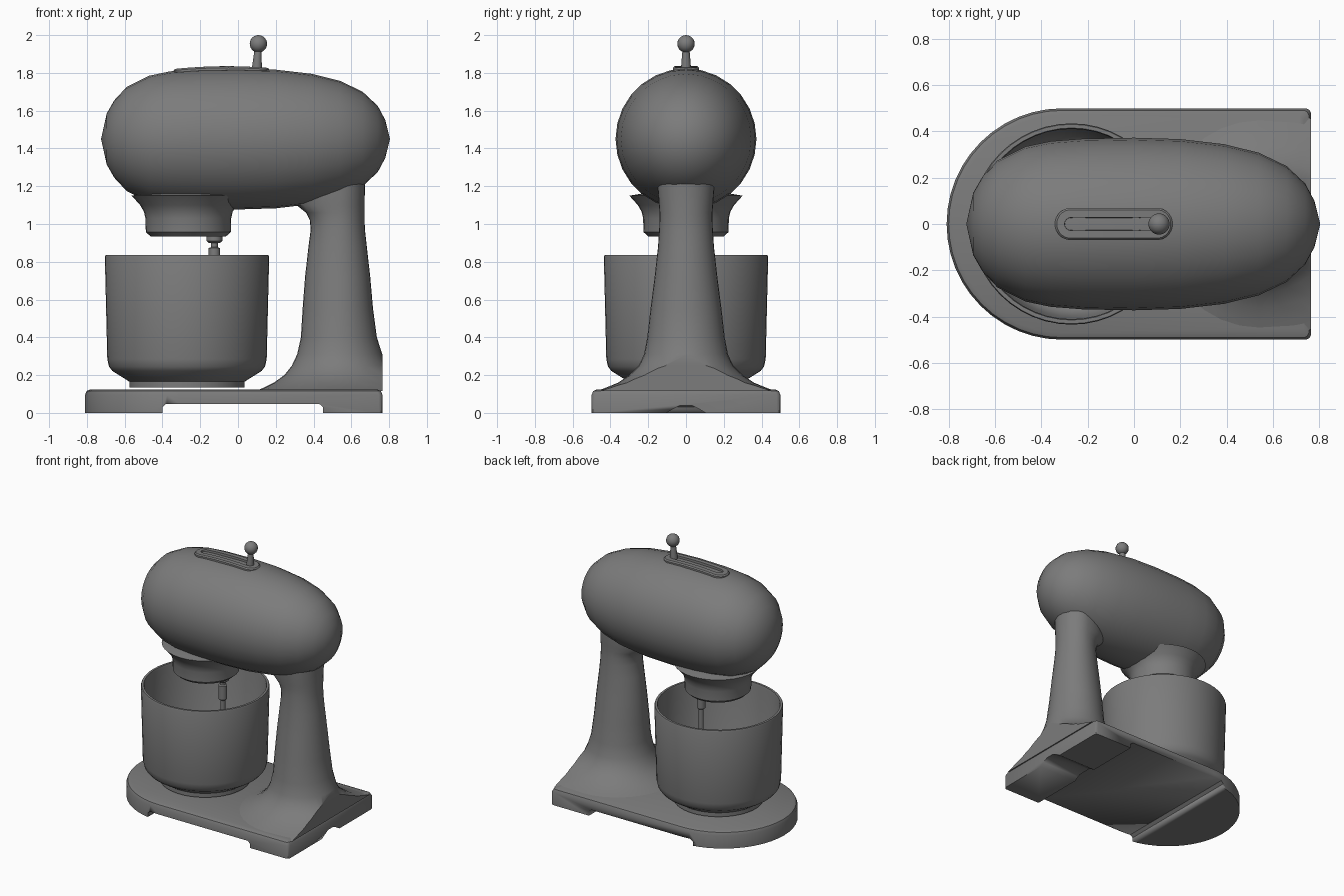
import bpy
import bmesh
from math import pi, sin, cos, radians
from mathutils import Vector

cube = bpy.data.objects.get("Cube")
if cube:
    bpy.data.objects.remove(cube, do_unlink=True)

GREY = (0.2, 0.2, 0.2, 1)
enamel = bpy.data.materials.new("grey enamel")
enamel.use_nodes = True
enamel.diffuse_color = GREY
enamel.node_tree.nodes["Principled BSDF"].inputs["Base Color"].default_value = GREY


def finish(name, bm, angle=35):
    """Turn a bmesh into a named, shaded object."""
    bmesh.ops.remove_doubles(bm, verts=bm.verts, dist=1e-5)
    bmesh.ops.recalc_face_normals(bm, faces=bm.faces)
    mesh = bpy.data.meshes.new(name)
    bm.to_mesh(mesh)
    bm.free()
    mesh.materials.append(enamel)
    obj = bpy.data.objects.new(name, mesh)
    bpy.context.collection.objects.link(obj)
    bpy.ops.object.select_all(action='DESELECT')
    obj.select_set(True)
    bpy.context.view_layer.objects.active = obj
    bpy.ops.object.shade_smooth_by_angle(angle=radians(angle))
    return obj


def loft(rings, caps=True, closed=False):
    """Skin a list of equal-length point rings."""
    bm = bmesh.new()
    loops = [[bm.verts.new(p) for p in ring] for ring in rings]
    pairs = list(zip(loops, loops[1:]))
    if closed:
        pairs.append((loops[-1], loops[0]))
    n = len(loops[0])
    for a, b in pairs:
        for i in range(n):
            j = (i + 1) % n
            bm.faces.new((a[i], a[j], b[j], b[i]))
    if caps and not closed:
        bm.faces.new(loops[0])
        bm.faces.new(loops[-1])
    return bm


def lathe(name, x, profile, sides=32, angle=35):
    """Revolve (radius, z) pairs about a vertical axis at x."""
    turn = [2 * pi * i / sides for i in range(sides)]
    rings = [[(x + r * cos(t), r * sin(t), z) for t in turn] for r, z in profile]
    return finish(name, loft(rings, caps=False), angle)


def cut(obj, points):
    """Subtract a prism whose two end polygons are given."""
    cutter = finish("cutter", loft(points))
    cutter.hide_render = True
    mod = obj.modifiers.new("cut", 'BOOLEAN')
    mod.operation = 'DIFFERENCE'
    mod.solver = 'EXACT'
    mod.object = cutter
    bpy.context.view_layer.objects.active = obj
    bpy.ops.object.modifier_apply(modifier=mod.name)
    bpy.data.objects.remove(cutter, do_unlink=True)


# Base: rounded front end, square back end, softened top edge
BACK = 0.765


def base_outline(inset, z):
    r, end, c = 0.5 - inset, BACK - inset, 0.02
    pts = [(-0.31 - r * sin(t), r * cos(t), z)
           for t in (pi * i / 24 for i in range(25))]
    return pts + [(end - c, -r, z), (end - c / 3, -r + c / 3, z), (end, -r + c, z),
                  (end, r - c, z), (end - c / 3, r - c / 3, z), (end - c, r, z)]


base = finish("base", loft([base_outline(i, z) for i, z in
                            ((0, 0), (0, 0.095), (0.009, 0.116), (0.03, 0.125))]))

# Underside recess between the feet, and the channel through the back foot
recess = [(-0.4, -0.05), (-0.4, 0.03), (-0.38, 0.048),
          (0.43, 0.048), (0.45, 0.03), (0.45, -0.05)]
cut(base, [[(x, y, z) for x, z in recess] for y in (-0.7, 0.7)])
channel = [(-0.12, -0.01), (-0.07, 0.02), (-0.03, 0.04),
           (0.03, 0.04), (0.07, 0.02), (0.12, -0.01)]
cut(base, [[(x, y, z) for y, z in channel] for x in (0.4, 0.9)])

# Column: flared foot trimmed flush with the back of the base
MID = 0.54
sections = [  # height, left edge, right edge, half width
    (0.115, 0.09, 1.4, 0.475), (0.135, 0.14, 1.2, 0.42), (0.16, 0.19, 1.0, 0.36),
    (0.2, 0.245, 0.87, 0.3), (0.25, 0.285, 0.79, 0.25), (0.31, 0.313, 0.764, 0.222),
    (0.4, 0.333, 0.735, 0.205), (0.55, 0.342, 0.715, 0.188), (0.72, 0.355, 0.7, 0.166),
    (0.88, 0.373, 0.682, 0.148), (0.97, 0.385, 0.672, 0.142), (1.02, 0.38, 0.67, 0.14),
    (1.06, 0.36, 0.67, 0.14), (1.1, 0.31, 0.67, 0.143), (1.2, 0.31, 0.672, 0.15),
    (1.3, 0.34, 0.68, 0.15)]
rings = []
for z, left, right, w in sections:
    ring = []
    for i in range(32):
        t = 2 * pi * i / 32
        reach = right - MID if cos(t) > 0 else MID - left
        ring.append((MID + reach * cos(t), w * sin(t), z))
    rings.append(ring)
bm = loft(rings)
bmesh.ops.bisect_plane(bm, geom=bm.verts[:] + bm.edges[:] + bm.faces[:],
                       plane_co=(BACK, 0, 0), plane_no=(1, 0, 0), clear_outer=True)
bmesh.ops.holes_fill(bm, edges=[e for e in bm.edges if e.is_boundary], sides=0)
finish("column", bm)

# Motor head: round sections along x
head_profile = [(-0.725, 0.0), (-0.695, 0.135), (-0.655, 0.205), (-0.59, 0.275),
                (-0.47, 0.335), (-0.36, 0.358), (-0.22, 0.369), (0, 0.373), (0.2, 0.367),
                (0.39, 0.345), (0.54, 0.308), (0.66, 0.25), (0.74, 0.175),
                (0.78, 0.1), (0.805, 0.0)]
rings = [[(x, r * cos(2 * pi * i / 28), 1.45 + r * sin(2 * pi * i / 28))
          for i in range(28)] for x, r in head_profile]
finish("motor_head", loft(rings, caps=False), 60)

# Drive neck under the head
lathe("drive_neck", -0.263, [(0, 0.935), (0.2, 0.935), (0.225, 0.957), (0.227, 1.03),
                             (0.235, 1.065), (0.255, 1.1), (0.3, 1.15), (0, 1.2)])

# Tool shaft with coupling collars
lathe("tool_shaft", -0.125, [(0, 0.95), (0.042, 0.94), (0.042, 0.91), (0.03, 0.9),
                             (0.018, 0.9), (0.018, 0.877), (0.03, 0.872), (0.03, 0.77),
                             (0.017, 0.76), (0.017, 0.35), (0, 0.345)], 16)

# Mixing bowl: hollow, with a foot ring
lathe("mixing_bowl", -0.27, [(0, 0.135), (0.305, 0.135), (0.305, 0.165), (0.325, 0.178),
                             (0.395, 0.222), (0.413, 0.245), (0.422, 0.285), (0.435, 0.825),
                             (0.431, 0.835), (0.415, 0.835), (0.411, 0.82), (0.4, 0.29),
                             (0.375, 0.24), (0.3, 0.185), (0, 0.175)], 48)


# Speed slot frame, following the curve of the head
def slot_ring(r, drop):
    pts = []
    for i in range(24):
        t = 2 * pi * (i + 0.5) / 24 - pi / 2
        x = (0.097 if cos(t) > 0 else -0.272) + r * cos(t)
        pts.append((x, r * sin(t), 1.836 - 0.2 * (x + 0.06) ** 2 - drop))
    return pts


bm = loft([slot_ring(0.07, 0.04), slot_ring(0.07, 0.008), slot_ring(0.062, 0),
           slot_ring(0.028, 0), slot_ring(0.026, 0.04)], closed=True)
long_edges = [e for e in bm.edges if abs(e.verts[0].co.x - e.verts[1].co.x) > 0.2]
bmesh.ops.subdivide_edges(bm, edges=long_edges, cuts=4, use_grid_fill=True)
for v in bm.verts:
    if abs(v.co.x + 0.0875) < 0.16:  # lift the straight sides onto the curve
        v.co.z += 0.2 * (0.184 ** 2 - (v.co.x + 0.0875) ** 2)
finish("speed_slot", bm)

# Speed lever: slightly leaning tapered stem and ball knob
stem = [[(x + r * cos(2 * pi * i / 16), r * sin(2 * pi * i / 16), z) for i in range(16)]
        for x, r, z in ((0.1, 0.027, 1.79), (0.1, 0.026, 1.83), (0.106, 0.019, 1.92))]
finish("lever_stem", loft(stem))
bm = bmesh.new()
bmesh.ops.create_uvsphere(bm, u_segments=20, v_segments=14, radius=0.046)
bmesh.ops.translate(bm, verts=bm.verts, vec=Vector((0.108, 0, 1.954)))
finish("lever_knob", bm, 60)
